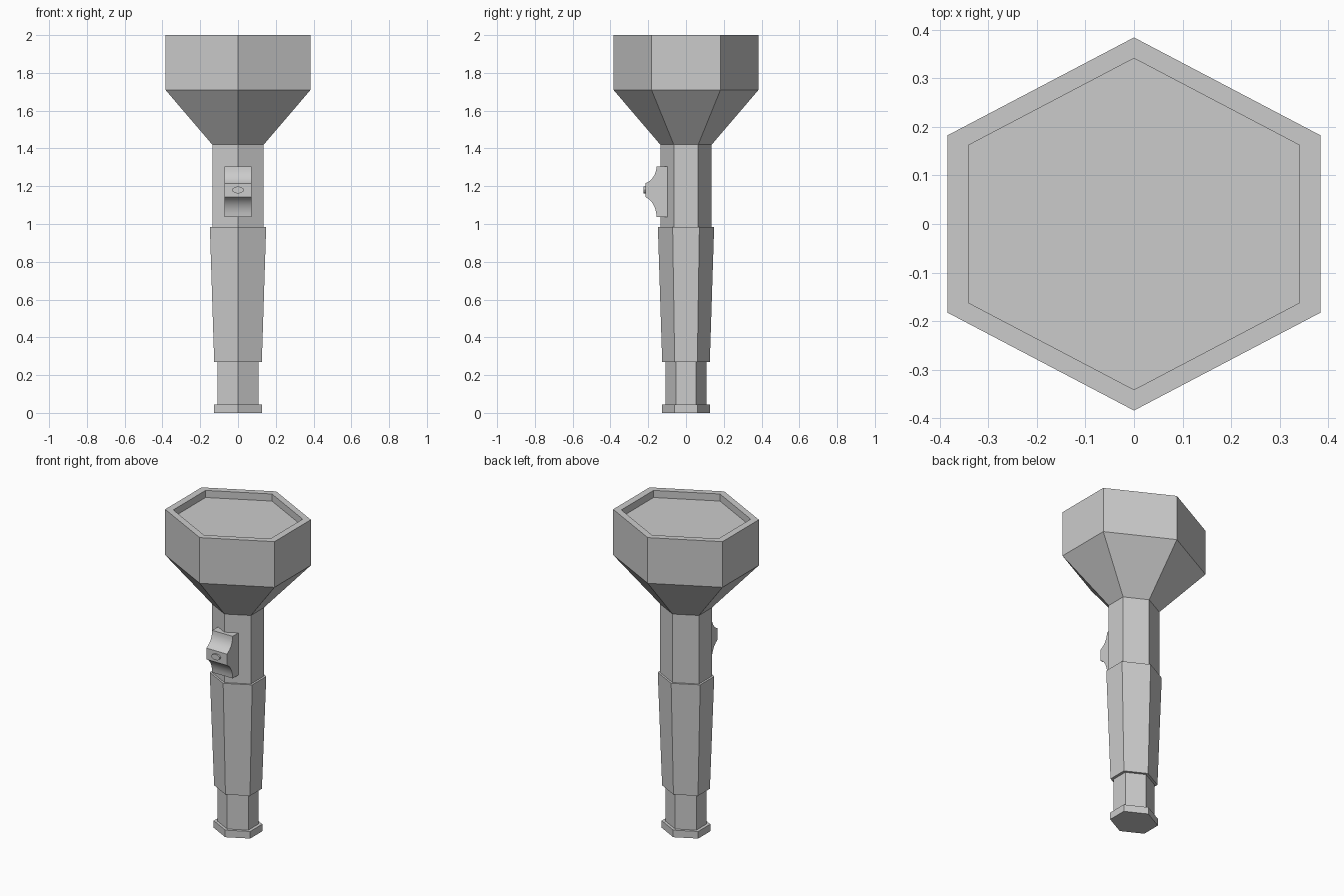
import bpy, bmesh, math

if "Cube" in bpy.data.objects:
    bpy.data.objects.remove(bpy.data.objects["Cube"])

def finish(name, bm, smooth=False):
    bmesh.ops.recalc_face_normals(bm, faces=bm.faces)
    me = bpy.data.meshes.new(name)
    bm.to_mesh(me)
    bm.free()
    ob = bpy.data.objects.new(name, me)
    bpy.context.collection.objects.link(ob)
    if smooth:
        bpy.ops.object.select_all(action='DESELECT')
        ob.select_set(True)
        bpy.context.view_layer.objects.active = ob
        bpy.ops.object.shade_smooth_by_angle(angle=math.radians(25))
    return ob

def hex_ring(bm, a, z):
    b = a * 0.475
    pts = [(0, -a), (a, -b), (a, b), (0, a), (-a, b), (-a, -b)]
    return [bm.verts.new((x, y, z)) for x, y in pts]

def hex_loft(name, profile):
    """Closed six-sided solid through (half width, height) rings."""
    bm = bmesh.new()
    rings = [hex_ring(bm, a, z) for a, z in profile]
    for r, s in zip(rings, rings[1:]):
        for i in range(6):
            j = (i + 1) % 6
            bm.faces.new((r[i], r[j], s[j], s[i]))
    bm.faces.new(rings[0])
    bm.faces.new(rings[-1])
    return finish(name, bm)

# Body: end cap, tail, grip, neck, and flared head with a recessed lens, one shell
hex_loft("flashlight_body", [
    (0.128, 0), (0.128, 0.045),
    (0.109, 0.045), (0.109, 0.27),
    (0.126, 0.27), (0.149, 0.985),
    (0.136, 0.985), (0.136, 1.42),
    (0.384, 1.71), (0.384, 2.0),
    (0.341, 2.0), (0.341, 1.955)])

# Switch housing: side profile with concave ramps, extruded across x
def ramp(z0, z1, n=6):
    pts = []
    for i in range(n + 1):
        t = i / n * math.radians(70)
        u = (1 - math.cos(t)) / (1 - math.cos(math.radians(70)))
        v = math.sin(t) / math.sin(math.radians(70))
        pts.append((-0.156 - 0.059 * u, z0 + (z1 - z0) * v))
    return pts

side = [(-0.09, 1.305)] + ramp(1.305, 1.215) + ramp(1.038, 1.143)[::-1] + [(-0.09, 1.038)]
bm = bmesh.new()
face = bm.faces.new([bm.verts.new((-0.072, y, z)) for y, z in side])
ext = bmesh.ops.extrude_face_region(bm, geom=[face], use_keep_orig=True)
moved = [g for g in ext["geom"] if isinstance(g, bmesh.types.BMVert)]
bmesh.ops.translate(bm, verts=moved, vec=(0.144, 0, 0))
finish("switch_housing", bm, True)

# Small oval button on the switch
bm = bmesh.new()
bmesh.ops.create_cone(bm, cap_ends=True, segments=16, radius1=1, radius2=1, depth=1)
for v in bm.verts:
    x, y, z = v.co
    v.co = (x * 0.03, -0.216 + z * 0.02, 1.18 + y * 0.018)
finish("switch_button", bm, True)
